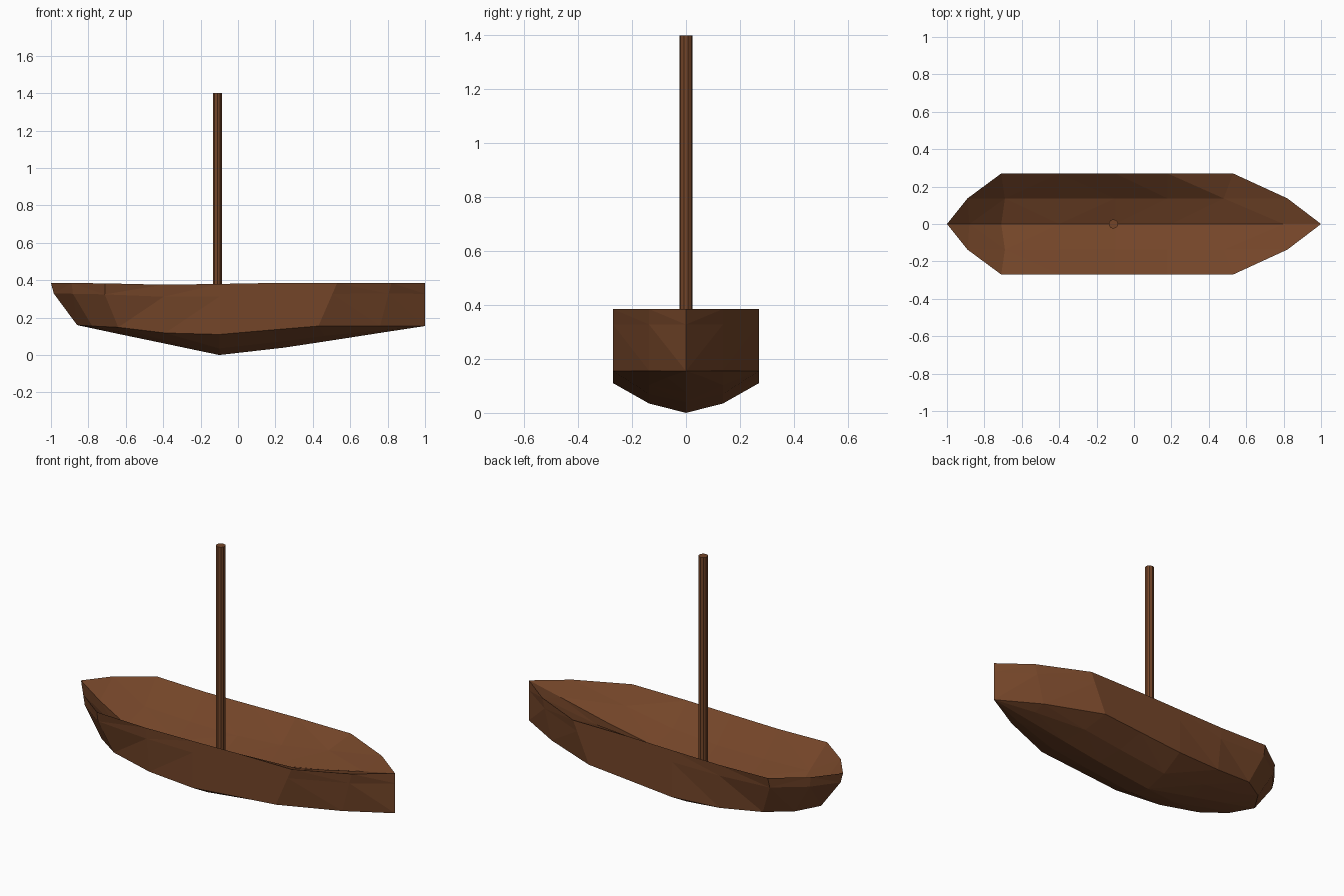
import bpy, bmesh

if "Cube" in bpy.data.objects:
    bpy.data.objects.remove(bpy.data.objects["Cube"])

wood = bpy.data.materials.new("brown_wood")
wood.diffuse_color = (0.175, 0.06, 0.022, 1)
wood.use_nodes = True
wood.node_tree.nodes["Principled BSDF"].inputs["Base Color"].default_value = wood.diffuse_color

# Stations, stern to bow:
# rim (x, y, z), chine (x, y, z), keel (x, z), floor mid (x, z), floor crease (x, z)
stations = [
    ((-1.0, 0, .385), (-.86, 0, .16), (-.86, .16), (-1.0, .385), (-1.0, .385)),
    ((-.89, .137, .385), (-.78, .125, .155), (-.78, .143), (-.89, .385), (-.88, .30)),
    ((-.71, .27, .383), (-.64, .215, .148), (-.64, .113), (-.69, .265), (-.71, .205)),
    ((-.40, .27, .376), (-.39, .25, .118), (-.40, .063), (-.40, .255), (-.40, .20)),
    ((-.10, .27, .38), (-.10, .27, .11), (-.10, .0), (-.10, .255), (-.10, .195)),
    ((.18, .27, .385), (.18, .27, .134), (.25, .04), (.18, .275), (.20, .22)),
    ((.53, .27, .385), (.43, .27, .155), (.50, .078), (.48, .325), (.50, .275)),
    ((.82, .137, .385), (.76, .137, .156), (.77, .12), (.82, .385), (.80, .342)),
    ((1.0, 0, .385), (1.0, 0, .155), (1.0, .155), (1.0, .385), (1.0, .385)),
]


def mix(a, b, t):
    return tuple(p + t * (q - p) for p, q in zip(a, b))


def ring(rim, chine, keel, mid, crease):
    """Closed cross-section: inner floor, rim, side, chine, bottom, keel."""
    side = mix(chine, rim, .75)
    if rim[0] < -0.6:                       # rounded stern
        side = (side[0] - .02, side[1], side[2])
    keel_point = (keel[0], 0, keel[1])
    low = mix(keel_point, chine, .51)
    half = [
        (crease[0], 0, crease[1]),
        (mid[0], min(.137, rim[1]), mid[1]),
        rim, side, chine,
        (low[0], low[1], keel[1] + .32 * (chine[2] - keel[1])),
        keel_point,
    ]
    return half + [(x, -y, z) for x, y, z in half[-2:0:-1]]


# Hull: lofted outer skin with a folded inner floor
bm = bmesh.new()
rings = [[bm.verts.new(p) for p in ring(*s)] for s in stations]
for a, b in zip(rings, rings[1:]):
    n = len(a)
    for i in range(n):
        j = (i + 1) % n
        bm.faces.new((a[i], a[j], b[j], b[i]))
bmesh.ops.remove_doubles(bm, verts=bm.verts, dist=0.0005)
bmesh.ops.triangulate(bm, faces=bm.faces)
bmesh.ops.recalc_face_normals(bm, faces=bm.faces)
mesh = bpy.data.meshes.new("hull")
bm.to_mesh(mesh)
bm.free()
hull = bpy.data.objects.new("hull", mesh)
bpy.context.collection.objects.link(hull)
hull.data.materials.append(wood)

# Mast
bottom, top = 0.19, 1.4
bpy.ops.mesh.primitive_cylinder_add(vertices=10, radius=0.025, depth=top - bottom,
                                    location=(-0.11, 0, (top + bottom) / 2))
mast = bpy.context.object
mast.name = "mast"
mast.data.materials.append(wood)
